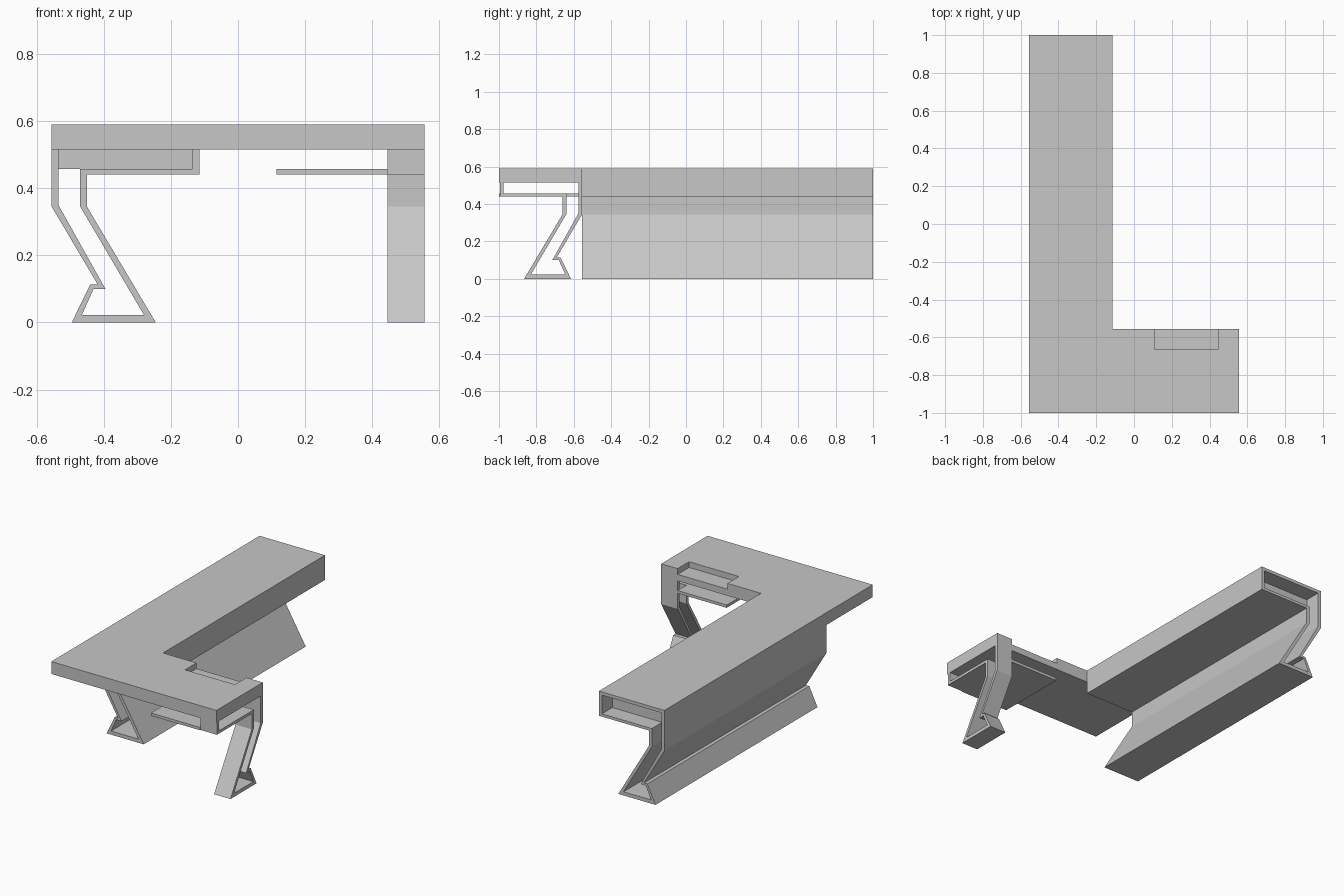
import bpy
import bmesh
from mathutils import Vector

cube = bpy.data.objects.get("Cube")
if cube:
    bpy.data.objects.remove(cube, do_unlink=True)

GREY = (0.57, 0.57, 0.57, 1)
mat = bpy.data.materials.new("plain grey")
mat.use_nodes = True
mat.diffuse_color = GREY
bsdf = next(n for n in mat.node_tree.nodes if n.type == "BSDF_PRINCIPLED")
bsdf.inputs["Base Color"].default_value = GREY


def prism(name, points, offset):
    """Extrude a closed outline of 3D points by an offset."""
    bm = bmesh.new()
    face = bm.faces.new([bm.verts.new(p) for p in points])
    grown = bmesh.ops.extrude_face_region(bm, geom=[face])["geom"]
    verts = [g for g in grown if isinstance(g, bmesh.types.BMVert)]
    bmesh.ops.translate(bm, verts=verts, vec=Vector(offset))
    bmesh.ops.recalc_face_normals(bm, faces=bm.faces[:])
    mesh = bpy.data.meshes.new(name)
    bm.to_mesh(mesh)
    bm.free()
    mesh.materials.append(mat)
    obj = bpy.data.objects.new(name, mesh)
    bpy.context.collection.objects.link(obj)
    return obj


def box(name, x0, x1, y0, y1, z0, z1):
    base = [(x0, y0, z0), (x1, y0, z0), (x1, y1, z0), (x0, y1, z0)]
    return prism(name, base, (0, 0, z1 - z0))


def cut(obj, cutter):
    """Subtract a cutter and discard it."""
    cutter.hide_render = True
    mod = obj.modifiers.new("cut", "BOOLEAN")
    mod.operation = "DIFFERENCE"
    mod.solver = "EXACT"
    mod.object = cutter
    bpy.context.view_layer.objects.active = obj
    bpy.ops.object.modifier_apply(modifier=mod.name)
    bpy.data.objects.remove(cutter, do_unlink=True)


SIDE, WING, INNER = 0.555, 0.44, -0.555
UNDER, TOP = 0.515, 0.59

# L-shaped desk top
outline = [(-SIDE, -1), (SIDE, -1), (SIDE, INNER), (WING - SIDE, INNER),
           (WING - SIDE, 1), (-SIDE, 1)]
desk_top = prism("desk_top", [(x, y, UNDER) for x, y in outline],
                 (0, 0, TOP - UNDER))
# Shallow notch in the short wing and recess in the far end of the long wing
cut(desk_top, box("notch_cutter", 0.11, 0.445, -0.665, -0.5, 0.555, 0.7))
cut(desk_top, box("recess_cutter", -0.535, -0.135, 0.9, 1.1, 0.4, 0.57))

# Bent sheet section: outer wall, hollow foot, inner wall and tray
# (distance from the outer side, height)
section = [
    (0.06, 0), (0.115, 0.113), (0.137, 0.113), (0, 0.345), (0, UNDER),
    (0.02, UNDER), (0.02, 0.35), (0.16, 0.1), (0.125, 0.1), (0.09, 0.022),
    (0.275, 0.022), (0.085, 0.345), (0.085, 0.457), (0.42, 0.457),
    (0.42, UNDER), (WING, UNDER), (WING, 0.44), (0.105, 0.44),
    (0.105, 0.345), (0.31, 0),
]

# Long leg under the long wing, short leg at the end of the short wing
prism("long_leg_and_tray", [(u - SIDE, INNER, z) for u, z in section],
      (0, 1 - INNER, 0))
prism("short_leg_and_tray", [(0.445, INNER - u, z) for u, z in section],
      (0.11, 0, 0))

# Shelf plate beside the short leg, and panel closing the long tray
box("shelf_plate", 0.115, 0.445, -1, INNER, 0.44, 0.457)
box("tray_back_panel", -0.535, -0.135, 0.88, 0.9, 0.457, UNDER)
